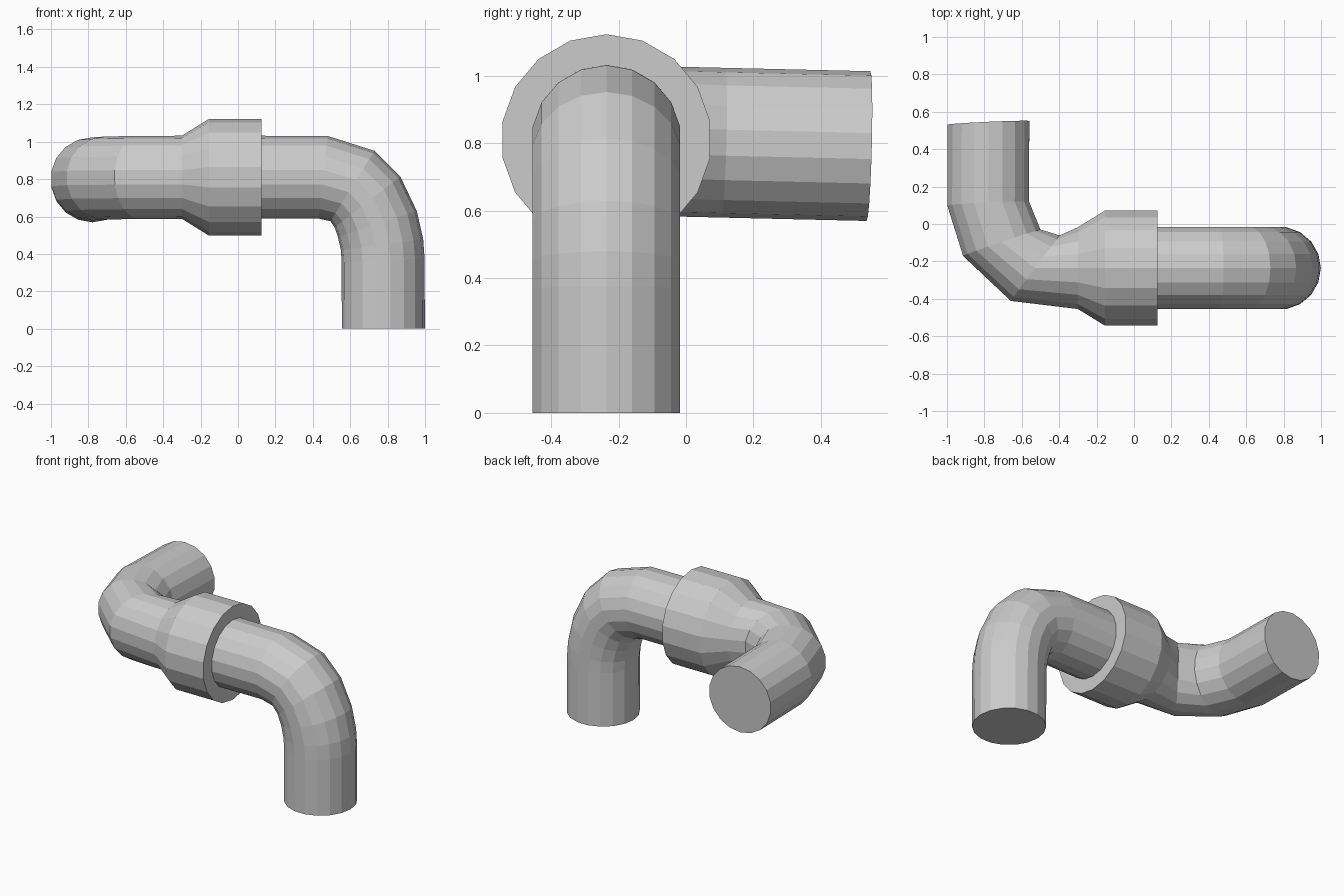
import bpy, bmesh, math
from mathutils import Vector

if "Cube" in bpy.data.objects:
    bpy.data.objects.remove(bpy.data.objects["Cube"])

SIDES = 18
R = 0.222      # pipe radius
RC = 0.3125    # collar radius
Y0, Z0 = -0.236, 0.81   # axis of the straight middle run


def sweep(name, rings):
    """Skin a tube through rings of (centre, tangent, side, radius), capped at both ends."""
    bm = bmesh.new()
    loops = []
    for c, t, side, r in rings:
        c, t, side = Vector(c), Vector(t).normalized(), Vector(side).normalized()
        up = t.cross(side)
        loops.append([bm.verts.new(c + r * (math.cos(a) * up + math.sin(a) * side))
                      for a in (2 * math.pi * i / SIDES for i in range(SIDES))])
    for a, b in zip(loops, loops[1:]):
        for i in range(SIDES):
            j = (i + 1) % SIDES
            bm.faces.new((a[i], a[j], b[j], b[i]))
    bm.faces.new(loops[0])
    bm.faces.new(loops[-1])
    bmesh.ops.recalc_face_normals(bm, faces=bm.faces)
    me = bpy.data.meshes.new(name)
    bm.to_mesh(me)
    bm.free()
    ob = bpy.data.objects.new(name, me)
    bpy.context.collection.objects.link(ob)
    return ob


def flat_ring(x, y, z, tx, ty, tz=0.0, r=R):
    """Ring on the horizontal bend: side vector stays level."""
    t = Vector((tx, ty, tz))
    return (x, y, z), t, Vector((0, 0, 1)).cross(t), r


def drop_ring(x, z, tx, tz):
    """Ring on the downward bend: side vector stays along y."""
    return (x, Y0, z), (tx, 0, tz), (0, 1, 0), R


# Rear elbow running into the flared collar
sweep("elbow_with_collar", [
    flat_ring(-0.778, 0.541, 0.791, 0.045, -1, 0.025),
    flat_ring(-0.780, 0.11, 0.801, 0.045, -1, 0.025),
    flat_ring(-0.707, -0.10, 0.806, 0.32, -0.95, 0.02),
    flat_ring(-0.528, -0.236, 0.809, 0.80, -0.60, 0.01),
    flat_ring(-0.30, Y0, Z0, 1, 0),
    flat_ring(-0.155, Y0, Z0, 1, 0, 0, RC),
    flat_ring(0.125, Y0, Z0, 1, 0, 0, RC),
])

# Pipe leaving the collar and bending down to the floor
sweep("down_pipe", [
    drop_ring(0.10, Z0, 1, 0),
    drop_ring(0.455, Z0, 0.99, -0.11),
    drop_ring(0.612, 0.763, 0.85, -0.53),
    drop_ring(0.692, 0.678, 0.61, -0.79),
    drop_ring(0.745, 0.56, 0.31, -0.95),
    drop_ring(0.770, 0.45, 0.13, -0.99),
    drop_ring(0.776, 0.365, 0.05, -1),
    drop_ring(0.777, 0.0, 0, -1),
])
